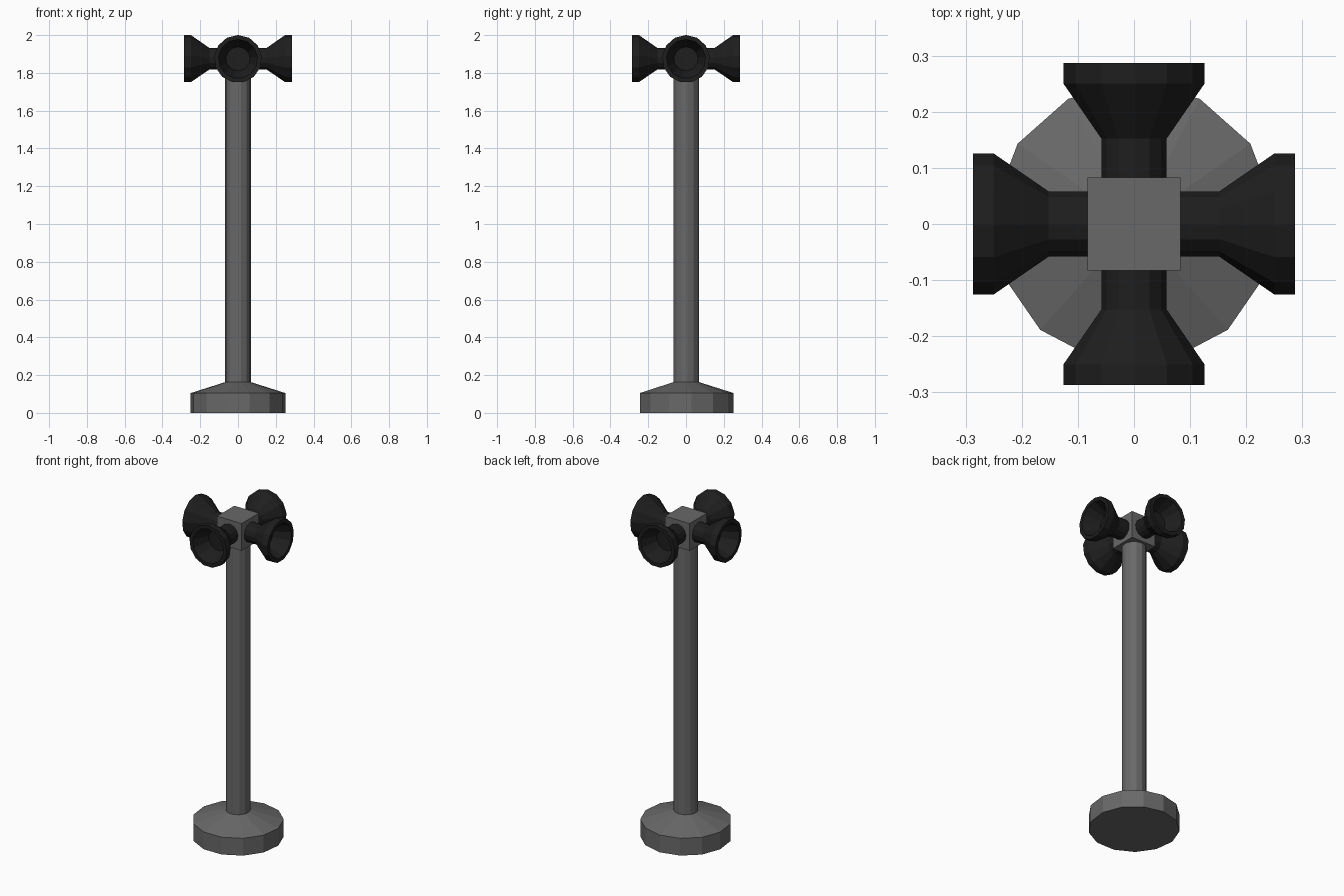
import bpy, bmesh, math
from mathutils import Matrix, Vector

if "Cube" in bpy.data.objects:
    bpy.data.objects.remove(bpy.data.objects["Cube"])

SIDES = 13


def material(name, value):
    m = bpy.data.materials.new(name)
    m.diffuse_color = (value, value, value, 1)
    m.use_nodes = True
    m.node_tree.nodes["Principled BSDF"].inputs["Base Color"].default_value = m.diffuse_color
    return m


STEEL = material("grey_steel", 0.14)
DARK = material("dark_horn", 0.013)


def finish(name, bm, mat):
    bmesh.ops.recalc_face_normals(bm, faces=bm.faces)
    me = bpy.data.meshes.new(name)
    bm.to_mesh(me)
    bm.free()
    me.materials.append(mat)
    ob = bpy.data.objects.new(name, me)
    bpy.context.collection.objects.link(ob)
    return ob


def lathe(name, profile, mat, matrix=Matrix()):
    """Revolve (radius, height) points about local z, capping both ends."""
    bm = bmesh.new()
    rings = []
    for r, h in profile:
        angles = [math.pi / 2 + 2 * math.pi * i / SIDES for i in range(SIDES)]
        rings.append([bm.verts.new(matrix @ Vector((r * math.cos(a), r * math.sin(a), h)))
                      for a in angles])
    for a, b in zip(rings, rings[1:]):
        for i in range(SIDES):
            j = (i + 1) % SIDES
            bm.faces.new((a[i], a[j], b[j], b[i]))
    bm.faces.new(rings[0])
    bm.faces.new(rings[-1])
    return finish(name, bm, mat)


# Base foot flowing into the pole
lathe("base_and_pole", [(0.252, 0), (0.252, 0.105), (0.068, 0.163), (0.068, 1.80)], STEEL)

# Cube that carries the horns
HUB_Z = 1.874
bm = bmesh.new()
bmesh.ops.create_cube(bm, size=0.166, matrix=Matrix.Translation((0, 0, HUB_Z)))
finish("hub", bm, STEEL)

# Four hollow horns: neck, flare, lip, then the inner funnel and its floor
HORN = [(0.0585, 0.075), (0.0585, 0.152), (0.1265, 0.25), (0.1265, 0.287),
        (0.104, 0.287), (0.064, 0.19)]
up = Vector((0, 0, 1))
for label, d in (("front", (0, -1, 0)), ("back", (0, 1, 0)),
                 ("left", (-1, 0, 0)), ("right", (1, 0, 0))):
    d = Vector(d)
    rot = Matrix((up.cross(d), up, d)).transposed().to_4x4()
    lathe(label + "_horn", HORN, DARK, Matrix.Translation((0, 0, HUB_Z)) @ rot)
